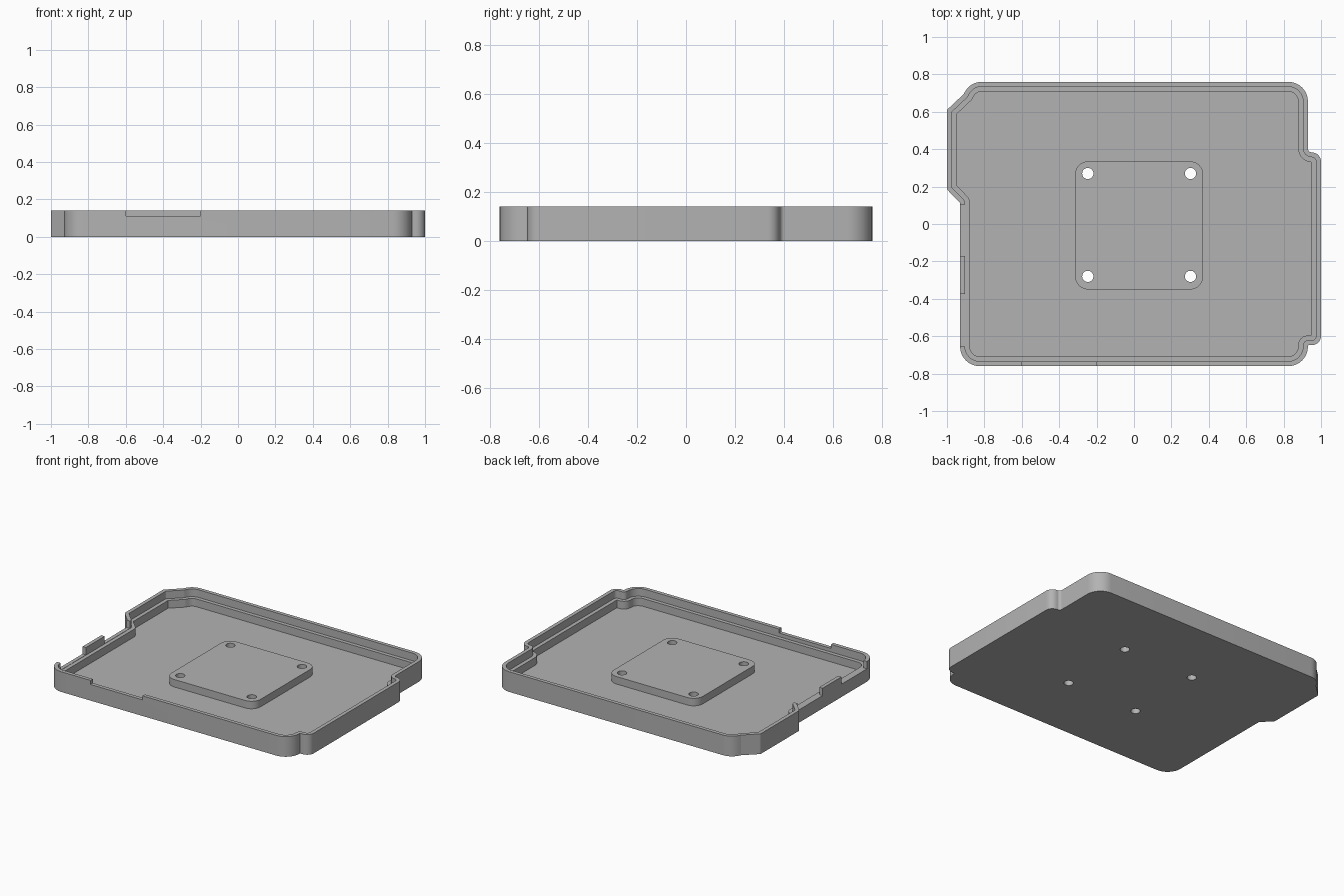
import bpy, bmesh, math
from mathutils import Vector

cube = bpy.data.objects.get("Cube")
if cube:
    bpy.data.objects.remove(cube, do_unlink=True)

GREY = bpy.data.materials.new("plain grey")
GREY.use_nodes = True
GREY.diffuse_color = (0.45, 0.45, 0.45, 1)
GREY.node_tree.nodes["Principled BSDF"].inputs["Base Color"].default_value = GREY.diffuse_color

HEIGHT, LEDGE, FLOOR, PAD_TOP = 0.14, 0.087, 0.033, 0.085
RIM, WALL = 0.026, 0.052


def rounded_loop(corners, inset=0.0, steps=8):
    """Inset a counter-clockwise outline of (x, y, radius) and round its corners."""
    pts, n, out = [Vector(c[:2]) for c in corners], len(corners), []
    for i, (x, y, radius) in enumerate(corners):
        a = (pts[i] - pts[i - 1]).normalized()
        b = (pts[(i + 1) % n] - pts[i]).normalized()
        na, nb = Vector((-a.y, a.x)), Vector((-b.y, b.x))
        turn = math.atan2(a.cross(b), a.dot(b))
        side = 1 if turn > 0 else -1
        r = max(radius - side * inset, 0.003)
        # the arc centre lies on the bisector of both offset edges
        centre = pts[i] + (na + nb) * ((inset + side * r) / (1 + na.dot(nb)))
        start = math.atan2(-side * na.y, -side * na.x)
        for k in range(steps + 1):
            t = start + turn * k / steps
            out.append(centre + Vector((math.cos(t), math.sin(t))) * r)
    return out


def loft(name, layers):
    """Bridge stacked loops [(points, z), ...] and cap both ends."""
    bm = bmesh.new()
    rings = [[bm.verts.new((p.x, p.y, z)) for p in pts] for pts, z in layers]
    for low, high in zip(rings, rings[1:]):
        for i in range(len(low)):
            bm.faces.new((low[i - 1], low[i], high[i], high[i - 1]))
    bm.faces.new(rings[0][::-1])
    bm.faces.new(rings[-1])
    bmesh.ops.recalc_face_normals(bm, faces=bm.faces)
    mesh = bpy.data.meshes.new(name)
    bm.to_mesh(mesh)
    bm.free()
    obj = bpy.data.objects.new(name, mesh)
    bpy.context.collection.objects.link(obj)
    mesh.materials.append(GREY)
    return obj


def box_cutter(x0, x1, y0, y1, z0):
    loop = [Vector(p) for p in ((x0, y0), (x1, y0), (x1, y1), (x0, y1))]
    return loft("notch_cutter", [(loop, z0), (loop, 0.3)])


def hole_cutter(x, y, r=0.03):
    loop = [Vector((x + r * math.cos(k * math.tau / 32), y + r * math.sin(k * math.tau / 32)))
            for k in range(32)]
    return loft("hole_cutter", [(loop, -0.1), (loop, 0.3)])


def activate(obj):
    bpy.ops.object.select_all(action='DESELECT')
    obj.select_set(True)
    bpy.context.view_layer.objects.active = obj


def cut(obj, cutters):
    activate(obj)
    for c in cutters:
        c.hide_render = True
        mod = obj.modifiers.new("cut", 'BOOLEAN')
        mod.operation, mod.solver, mod.object = 'DIFFERENCE', 'EXACT', c
        bpy.ops.object.modifier_apply(modifier=mod.name)


# Tray: stepped wall around a flat floor
outline = [
    (-0.93, -0.76, 0.105), (0.93, -0.76, 0.105),
    (0.93, -0.648, 0), (1.0, -0.648, 0.05), (1.0, 0.383, 0.05), (0.93, 0.383, 0.02),
    (0.93, 0.76, 0.105), (-0.875, 0.76, 0.1),
    (-0.91, 0.695, 0), (-1.0, 0.61, 0.02), (-1.0, 0.185, 0.02), (-0.93, 0.113, 0),
]
outer, middle, inner = (rounded_loop(outline, d) for d in (0, RIM, WALL))
tray = loft("tray", [(outer, 0), (outer, HEIGHT), (middle, HEIGHT),
                     (middle, LEDGE), (inner, LEDGE), (inner, FLOOR)])

# Raised mounting pad
pad = loft("mounting_pad", [(rounded_loop(
    [(-0.315, -0.35, 0.07), (0.37, -0.35, 0.07), (0.37, 0.335, 0.07), (-0.315, 0.335, 0.07)]), z)
    for z in (FLOOR, PAD_TOP)])

# Notches in the rim and screw holes through pad and floor
notches = [box_cutter(-0.6, -0.2, -0.8, -0.725, 0.112),
           box_cutter(-0.96, -0.895, -0.655, -0.375, LEDGE + 0.002),
           box_cutter(-0.96, -0.895, -0.17, 0.105, LEDGE + 0.002)]
holes = [hole_cutter(x, y) for x in (-0.247, 0.302) for y in (-0.28, 0.27)]
cut(tray, notches + holes)
cut(pad, holes)
for c in notches + holes:
    bpy.data.objects.remove(c, do_unlink=True)

for obj in (tray, pad):
    activate(obj)
    bpy.ops.object.shade_smooth_by_angle(angle=math.radians(30))
